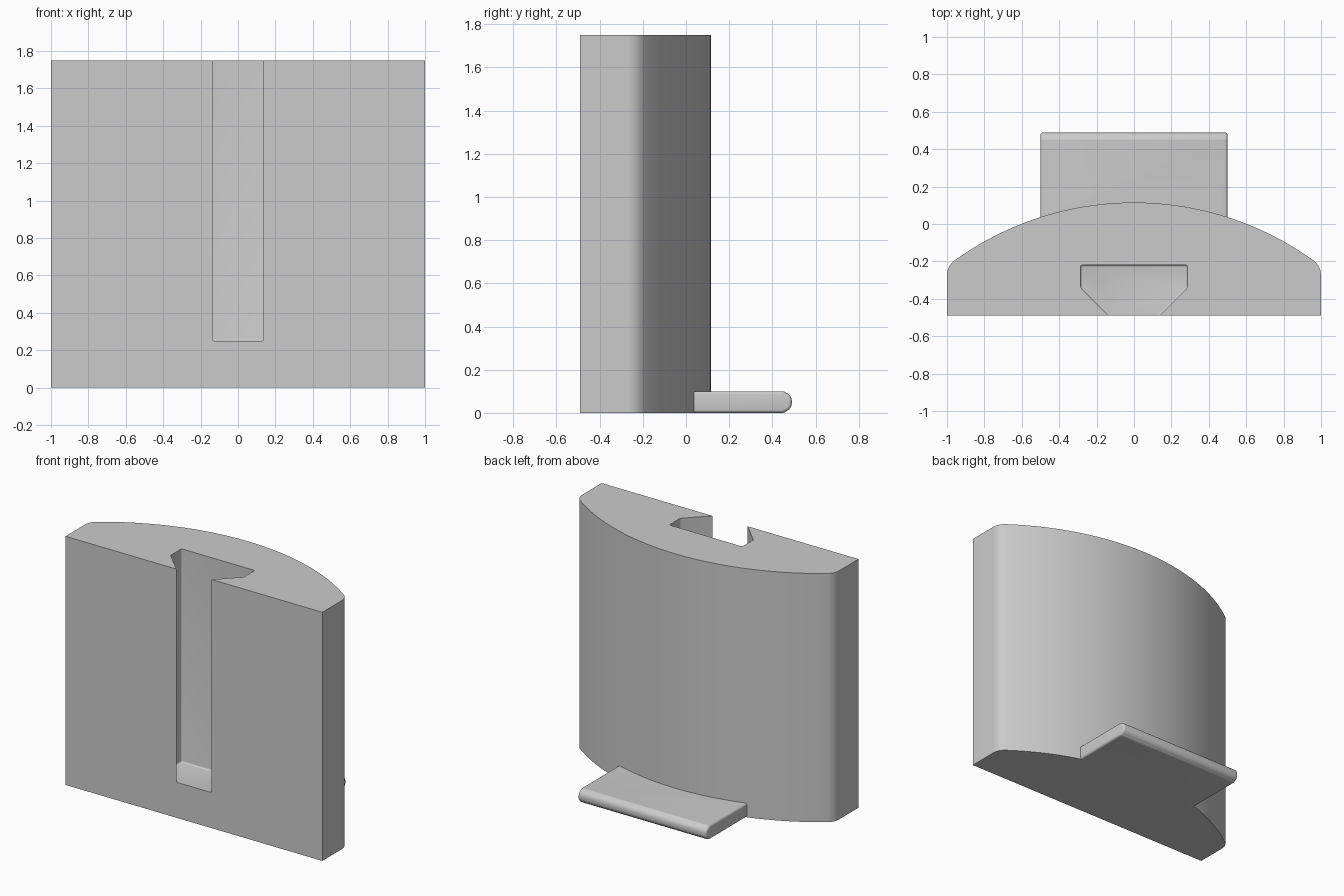
import bpy
import bmesh
from math import sin, cos, pi, sqrt, atan2, radians

if "Cube" in bpy.data.objects:
    bpy.data.objects.remove(bpy.data.objects["Cube"])

GREY = (0.6, 0.6, 0.6, 1)
grey = bpy.data.materials.new("light_grey")
grey.use_nodes = True
grey.diffuse_color = GREY
grey.node_tree.nodes["Principled BSDF"].inputs["Base Color"].default_value = GREY


def prism(name, base, direction, bevel=0):
    """Extrude a closed outline, optionally rounding its sharp edges."""
    bm = bmesh.new()
    face = bm.faces.new([bm.verts.new(p) for p in base])
    made = bmesh.ops.extrude_face_region(bm, geom=[face])["geom"]
    bmesh.ops.translate(bm, vec=direction,
                        verts=[v for v in made if isinstance(v, bmesh.types.BMVert)])
    bmesh.ops.recalc_face_normals(bm, faces=bm.faces)
    if bevel:
        sharp = [e for e in bm.edges if e.calc_face_angle(0) > radians(40)]
        bmesh.ops.bevel(bm, geom=sharp, offset=bevel, segments=4,
                        profile=0.5, affect="EDGES")
    mesh = bpy.data.meshes.new(name)
    bm.to_mesh(mesh)
    bm.free()
    mesh.materials.append(grey)
    obj = bpy.data.objects.new(name, mesh)
    bpy.context.collection.objects.link(obj)
    return obj


def arc(cx, cy, r, start, end, steps):
    return [(cx + r * cos(start + (end - start) * i / steps),
             cy + r * sin(start + (end - start) * i / steps))
            for i in range(steps + 1)]


# Body: flat front, curved back and rounded side corners
FRONT, APEX, RADIUS, FILLET, HEIGHT = -0.49, 0.115, 1.64, 0.1, 1.75
centre_y = APEX - RADIUS
fx = 1 - FILLET
fy = centre_y + sqrt((RADIUS - FILLET) ** 2 - fx ** 2)
join = atan2(fy - centre_y, fx)
corner = arc(fx, fy, FILLET, 0, join, 8)
back = arc(0, centre_y, RADIUS, join, pi - join, 48)
outline = [(1, FRONT)] + corner + back[1:-1]
outline += [(-x, y) for x, y in reversed(corner)] + [(-1, FRONT)]
body = prism("holder_body", [(x, y, 0) for x, y in outline], (0, 0, HEIGHT))

# Dovetail slot, open at the front and the top
half = [(0.037, -0.59), (0.285, -0.342), (0.285, -0.22)]
slot_outline = half + [(-x, y) for x, y in reversed(half)]
slot = prism("slot_cutter", [(x, y, 0.25) for x, y in slot_outline],
             (0, 0, HEIGHT), bevel=0.01)

# Back tab with a rounded outer edge
nose = arc(0.45, 0.045, 0.04, -pi / 2, 0, 8) + arc(0.45, 0.055, 0.04, 0, pi / 2, 8)
nose = [(y, 0 if z < 0.006 else 0.1 if z > 0.094 else z) for y, z in nose]
tab_outline = [(-0.1, 0)] + nose + [(-0.1, 0.1)]
tab = prism("back_tab", [(-0.5, y, z) for y, z in tab_outline], (1, 0, 0), bevel=0.015)

# Join the tab and cut the slot
bpy.context.view_layer.objects.active = body
body.select_set(True)
for helper, operation in ((tab, "UNION"), (slot, "DIFFERENCE")):
    mod = body.modifiers.new(helper.name, "BOOLEAN")
    mod.object = helper
    mod.operation = operation
    mod.solver = "EXACT"
    bpy.ops.object.modifier_apply(modifier=mod.name)
    bpy.data.objects.remove(helper)
bpy.ops.object.shade_smooth_by_angle(angle=radians(30))
